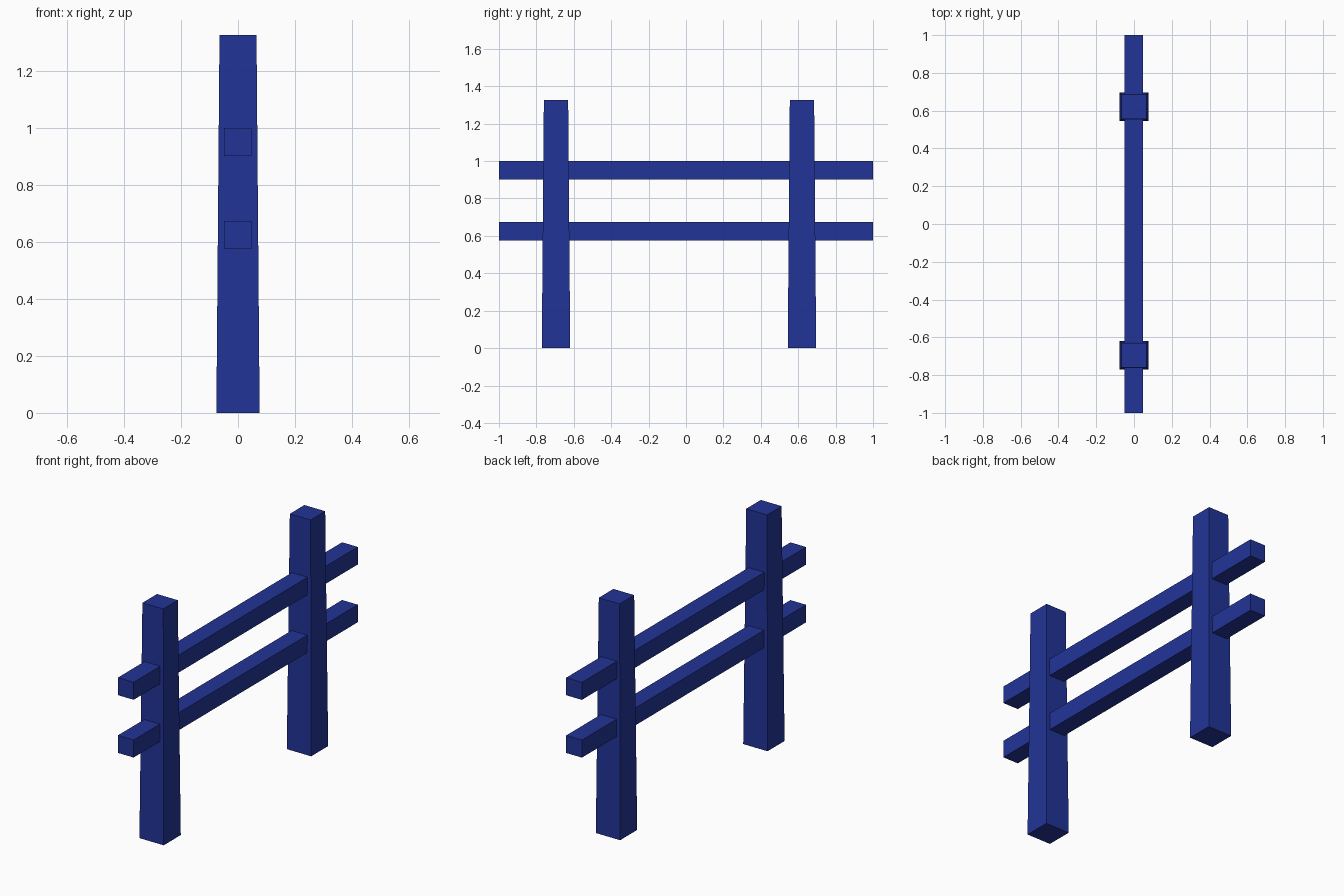
import bpy, bmesh

if "Cube" in bpy.data.objects:
    bpy.data.objects.remove(bpy.data.objects["Cube"])

blue = bpy.data.materials.new("deep_blue_paint")
blue.diffuse_color = (0.016, 0.034, 0.31, 1.0)
blue.use_nodes = True
blue.node_tree.nodes["Principled BSDF"].inputs["Base Color"].default_value = blue.diffuse_color


def tapered_box(name, centre, size, taper=1.0):
    """Box of a given size whose top face is scaled by taper."""
    bm = bmesh.new()
    bmesh.ops.create_cube(bm, size=1.0)
    for v in bm.verts:
        k = taper if v.co.z > 0 else 1.0
        v.co.x *= size[0] * k
        v.co.y *= size[1] * k
        v.co.z *= size[2]
    mesh = bpy.data.meshes.new(name)
    bm.to_mesh(mesh)
    bm.free()
    mesh.materials.append(blue)
    obj = bpy.data.objects.new(name, mesh)
    obj.location = centre
    bpy.context.collection.objects.link(obj)
    return obj


# Upright posts, slightly narrower at the top
HEIGHT = 1.327
for name, y in (("front_post", -0.695), ("back_post", 0.62)):
    tapered_box(name, (0, y, HEIGHT / 2), (0.152, 0.152, HEIGHT), 0.13 / 0.152)

# Horizontal rails running through both posts
for name, z in (("lower_rail", 0.625), ("upper_rail", 0.951)):
    tapered_box(name, (-0.001, 0, z), (0.098, 2.0, 0.099))
